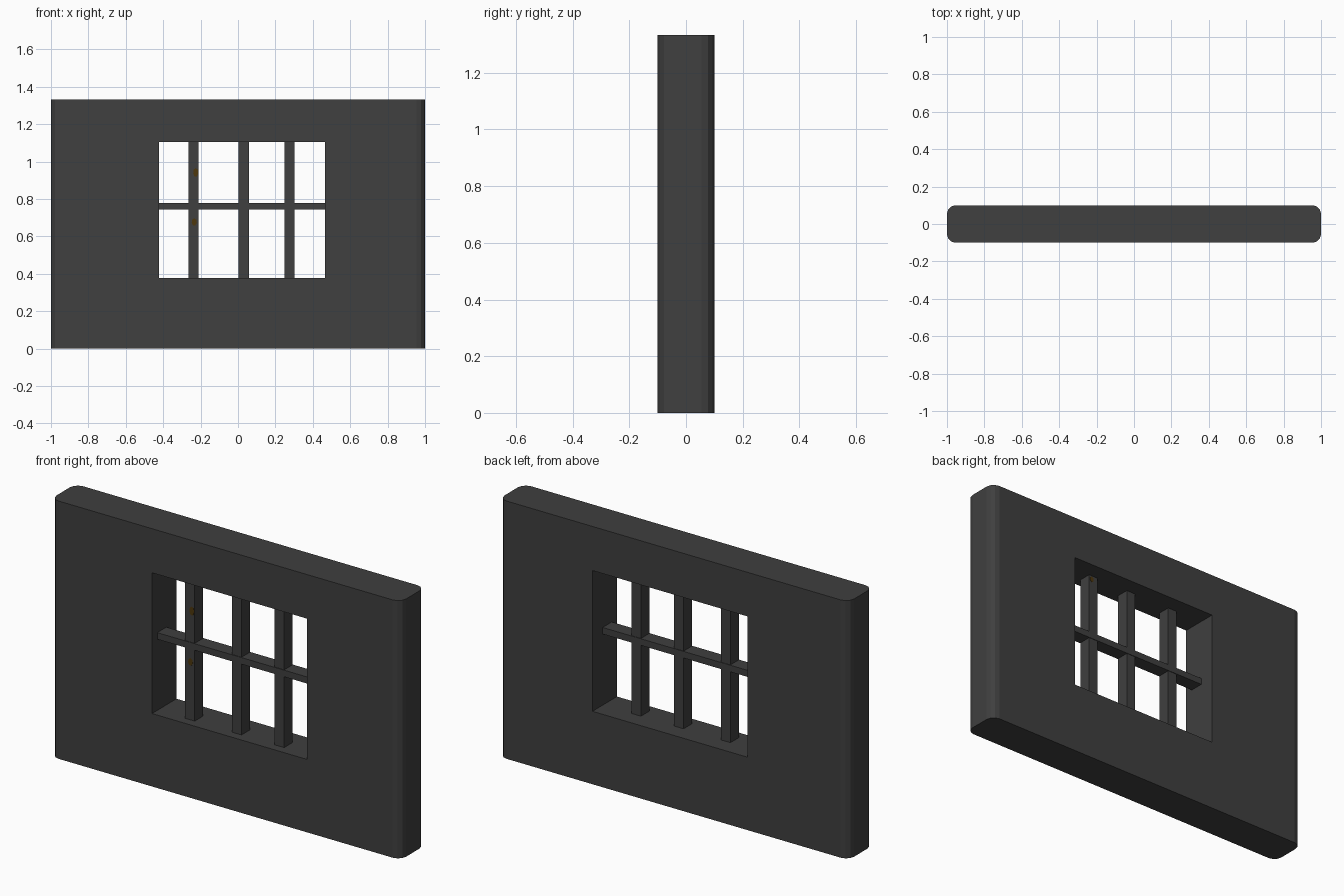
import bpy, bmesh, math
from mathutils import Matrix

if "Cube" in bpy.data.objects:
    bpy.data.objects.remove(bpy.data.objects["Cube"])


def make_material(name, rgb):
    m = bpy.data.materials.new(name)
    m.diffuse_color = (*rgb, 1)
    m.use_nodes = True
    m.node_tree.nodes["Principled BSDF"].inputs["Base Color"].default_value = m.diffuse_color
    return m


DARK = make_material("dark grey", (0.050, 0.050, 0.050))
RUST = make_material("rust brown", (0.075, 0.038, 0.004))


def finish(bm, name, mat):
    me = bpy.data.meshes.new(name)
    bm.to_mesh(me)
    bm.free()
    me.materials.append(mat)
    ob = bpy.data.objects.new(name, me)
    bpy.context.collection.objects.link(ob)
    return ob


def box(name, x, y, z, mat=DARK, bevel=0):
    """Box from (min, max) ranges, optionally with rounded upright edges."""
    bm = bmesh.new()
    size = [r[1] - r[0] for r in (x, y, z)]
    mid = [(r[0] + r[1]) / 2 for r in (x, y, z)]
    bmesh.ops.create_cube(bm, size=1, matrix=Matrix.Translation(mid) @ Matrix.Diagonal((*size, 1)))
    if bevel:
        upright = [e for e in bm.edges
                   if abs(e.verts[0].co.z - e.verts[1].co.z) > size[2] / 2]
        bmesh.ops.bevel(bm, geom=upright, offset=bevel, segments=3, profile=0.5, affect='EDGES')
    return finish(bm, name, mat)


# window opening
X0, X1, Z0, Z1 = -0.422, 0.465, 0.377, 1.105

# wall slab with rounded ends, opening cut through
wall = box("wall", (-1, 1), (-0.1, 0.1), (0, 1.333), bevel=0.045)
cutter = box("opening_cutter", (X0, X1), (-0.3, 0.3), (Z0, Z1))
cutter.hide_render = True
mod = wall.modifiers.new("opening", 'BOOLEAN')
mod.operation = 'DIFFERENCE'
mod.solver = 'EXACT'
mod.object = cutter
bpy.context.view_layer.objects.active = wall
bpy.ops.object.modifier_apply(modifier=mod.name)
bpy.data.objects.remove(cutter)

# upright bars and one cross bar
FRONT, BACK = -0.054, 0.014
for i, xc in enumerate((-0.237, 0.031, 0.275)):
    box(f"upright_bar_{i + 1}", (xc - 0.027, xc + 0.027), (FRONT, BACK), (Z0, Z1))
box("cross_bar", (X0, X1), (FRONT - 0.003, BACK + 0.003), (0.745, 0.779))


# small rust spots as thin plates on the bars
def rust_spot(name, x, y, z, w, h):
    bm = bmesh.new()
    bmesh.ops.create_cone(bm, cap_ends=True, segments=7, radius1=1, radius2=1, depth=0.002,
                          matrix=Matrix.Translation((x, y, z)) @ Matrix.Diagonal((w, 1, h, 1))
                          @ Matrix.Rotation(math.pi / 2, 4, 'X'))
    finish(bm, name, RUST)


rust_spot("rust_spot_upper", -0.226, FRONT, 0.942, 0.014, 0.024)
rust_spot("rust_spot_lower", -0.234, FRONT, 0.677, 0.014, 0.020)
rust_spot("rust_spot_back", 0.285, BACK, 1.085, 0.012, 0.016)
